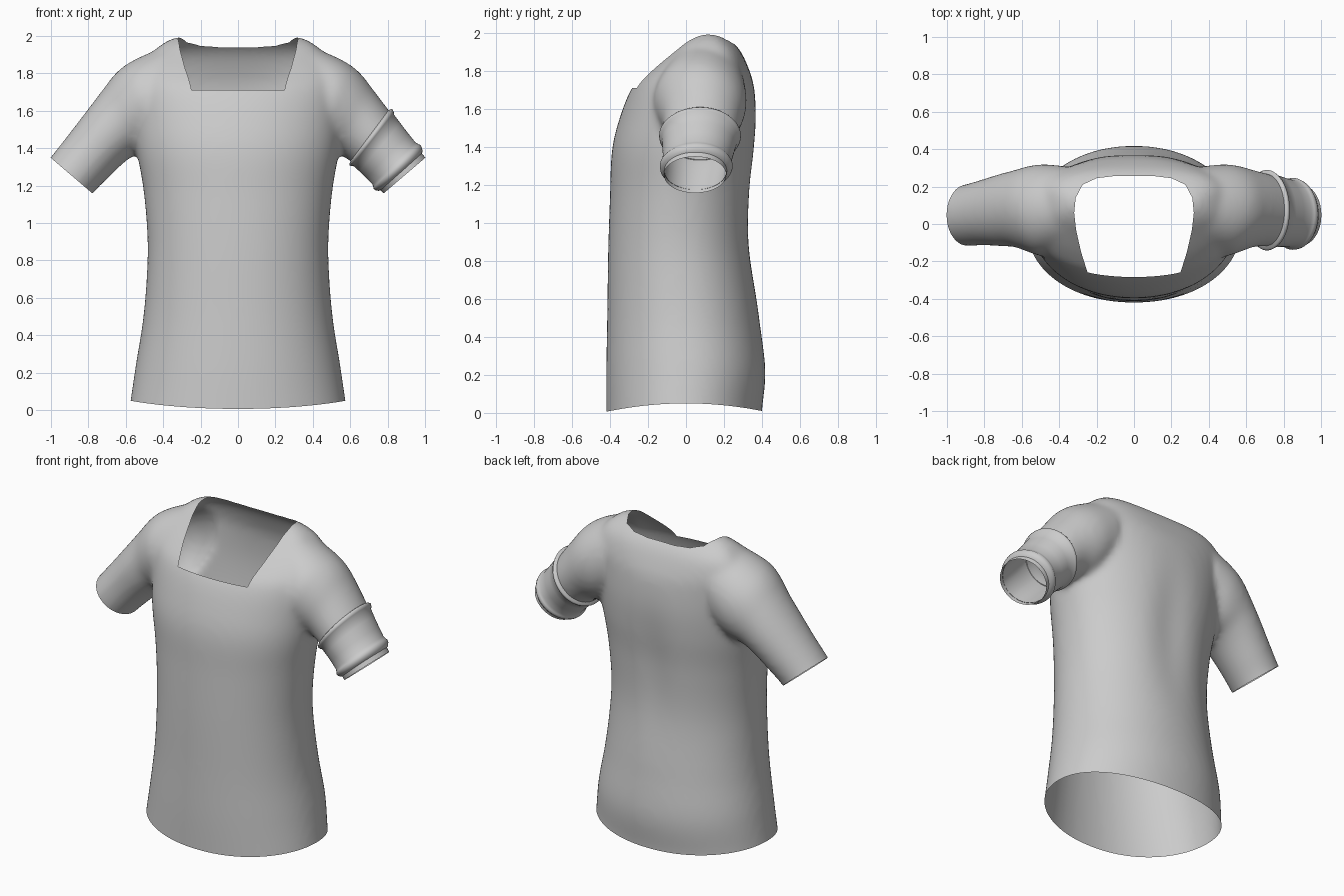
import bpy, bmesh, math
from mathutils import Vector

if "Cube" in bpy.data.objects:
    bpy.data.objects.remove(bpy.data.objects["Cube"])

SIDES = 64


def spline(rows, steps):
    """Catmull-Rom through table rows."""
    out = []
    for i in range(len(rows) - 1):
        p0, p1 = rows[max(i - 1, 0)], rows[i]
        p2, p3 = rows[i + 1], rows[min(i + 2, len(rows) - 1)]
        for k in range(steps):
            t = k / steps
            out.append([0.5 * (2 * b + (c - a) * t + (2 * a - 5 * b + 4 * c - d) * t * t
                               + (3 * b - a - 3 * c + d) * t ** 3)
                        for a, b, c, d in zip(p0, p1, p2, p3)])
    return out + [list(rows[-1])]


def loft(bm, rings, caps=True):
    vs = [[bm.verts.new(p) for p in r] for r in rings]
    faces = []
    for a, b in zip(vs, vs[1:]):
        for i in range(SIDES):
            j = (i + 1) % SIDES
            faces.append(bm.faces.new((a[i], a[j], b[j], b[i])))
    if caps:
        faces += [bm.faces.new(vs[0][::-1]), bm.faces.new(vs[-1])]
    bmesh.ops.recalc_face_normals(bm, faces=faces)


def spow(v, p):
    return math.copysign(abs(v) ** p, v)


def torso_ring(z, w, yf, yb, p):
    m, h = (yf + yb) / 2, (yb - yf) / 2
    angles = [2 * math.pi * i / SIDES for i in range(SIDES)]
    return [(w * spow(math.cos(a), 2 / p), m + h * spow(math.sin(a), 2 / p), z) for a in angles]


def sleeve_ring(row, side, offset=0.0):
    ux, uz, lx, lz, yf, yb = row
    g = 1 + offset / 0.15
    ring = []
    for i in range(SIDES):
        a = 2 * math.pi * i / SIDES
        c, s = math.cos(a) * g / 2, math.sin(a) * g / 2
        ring.append((side * ((ux + lx) / 2 + c * (ux - lx)),
                     (yf + yb) / 2 + s * (yb - yf), (uz + lz) / 2 + c * (uz - lz)))
    return ring


def make_object(name, bm):
    me = bpy.data.meshes.new(name)
    bm.to_mesh(me)
    bm.free()
    ob = bpy.data.objects.new(name, me)
    bpy.context.collection.objects.link(ob)
    return ob


def cut(bm, test, co, no, **kw):
    faces = [f for f in bm.faces if test(f.calc_center_median())]
    geom = set(faces)
    for f in faces:
        geom.update(f.verts)
        geom.update(f.edges)
    bmesh.ops.bisect_plane(bm, geom=list(geom), plane_co=co, plane_no=no, dist=1e-5, **kw)


# Torso: height, half width, front y, back y, roundness
torso = [(-.1, .59, -.42, .40, 2.1), (0, .575, -.42, .40, 2.1), (.22, .545, -.42, .418, 2.1),
         (.5, .505, -.415, .385, 2.1), (.85, .483, -.41, .345, 2.1), (1.15, .502, -.40, .35, 2.1),
         (1.38, .54, -.39, .37, 2.1), (1.55, .56, -.35, .375, 2.1), (1.71, .57, -.285, .36, 2.2),
         (1.80, .55, -.20, .335, 2.5), (1.90, .47, -.08, .29, 3), (1.96, .40, -.01, .235, 3),
         (1.995, .33, .06, .17, 3)]
# Sleeve: upper x z, lower x z, front y, back y
sleeve = [(.40, 1.94, .34, 1.47, -.13, .31), (.55, 1.875, .42, 1.41, -.17, .32),
          (.645, 1.81, .47, 1.385, -.15, .31), (.725, 1.71, .53, 1.375, -.125, .29),
          (.805, 1.605, .60, 1.33, -.12, .27), (.905, 1.475, .69, 1.245, -.115, .24),
          (1.003, 1.35, .777, 1.157, -.118, .213), (1.07, 1.265, .85, 1.07, -.118, .21)]

# Shirt: torso and sleeves fused into one smooth skin
bm = bmesh.new()
loft(bm, [torso_ring(*r) for r in spline(torso, 5)])
for side in (1, -1):
    loft(bm, [sleeve_ring(r, side) for r in spline(sleeve, 5)])
base = make_object("shirt_base", bm)
rm = base.modifiers.new("fuse", 'REMESH')
rm.mode, rm.voxel_size = 'VOXEL', 0.018
sm = base.modifiers.new("soften", 'SMOOTH')
sm.factor, sm.iterations = 0.5, 14
bm = bmesh.new()
bm.from_object(base, bpy.context.evaluated_depsgraph_get())
bpy.data.objects.remove(base)

# Open hem and sleeve ends
cut(bm, lambda c: c.z < .3, (0, 0, 0), (0, 0, 1), clear_inner=True)
for side in (1, -1):
    cut(bm, lambda c: c.x * side > .62, (side * .89, 0, 1.2535),
        Vector((side * .193, 0, -.226)).normalized(), clear_outer=True)

# Neckline: rounded at the back, square at the front
half = [(.245, -.27), (.283, -.15), (.31, -.03), (.32, .06), (.312, .14),
        (.275, .21), (.2, .245), (.1, .257)]
pts = half + [(-x, y) for x, y in reversed(half)]
planes = [(Vector((a[0], a[1], 0)), Vector((b[1] - a[1], a[0] - b[0], 0)).normalized())
          for a, b in zip(pts, pts[1:])]
near_neck = lambda c: c.z > 1.6 and abs(c.x) < .42
for co, no in planes + [(Vector((0, 0, 1.71)), Vector((0, 0, 1)))]:
    cut(bm, near_neck, co, no)
hole = []
for f in bm.faces:
    c = f.calc_center_median()
    if c.z > 1.71 and all((c - co).dot(no) < 0 for co, no in planes):
        hole.append(f)
bmesh.ops.delete(bm, geom=hole, context='FACES')

# Curved hem and shallow groove down the back
for v in bm.verts:
    x, y, z = v.co
    v.co.z += max(0, 1 - z / .6) * (.05 - .25 * y * y)
    if y > .15 and .5 < z < 1.8:
        v.co.y -= .022 * math.exp(-(x / .13) ** 2) * math.sin(math.pi * (z - .5) / 1.3) ** 2
for f in bm.faces:
    f.smooth = True
make_object("shirt", bm)

# Arm band with a raised roll at each end, on one sleeve only
lower = spline(sleeve[3:7], 20)[20:]
profile = [(0, -.004), (.02, .012), (.05, .017), (.09, .014), (.13, .007), (.3, .006), (.5, .006),
           (.68, .007), (.72, .014), (.76, .019), (.80, .017), (.84, .008), (.87, -.004)]
bm = bmesh.new()
loft(bm, [sleeve_ring(lower[round(t * (len(lower) - 1))], 1, o) for t, o in profile], caps=False)
for f in bm.faces:
    f.smooth = True
make_object("arm_band", bm)
